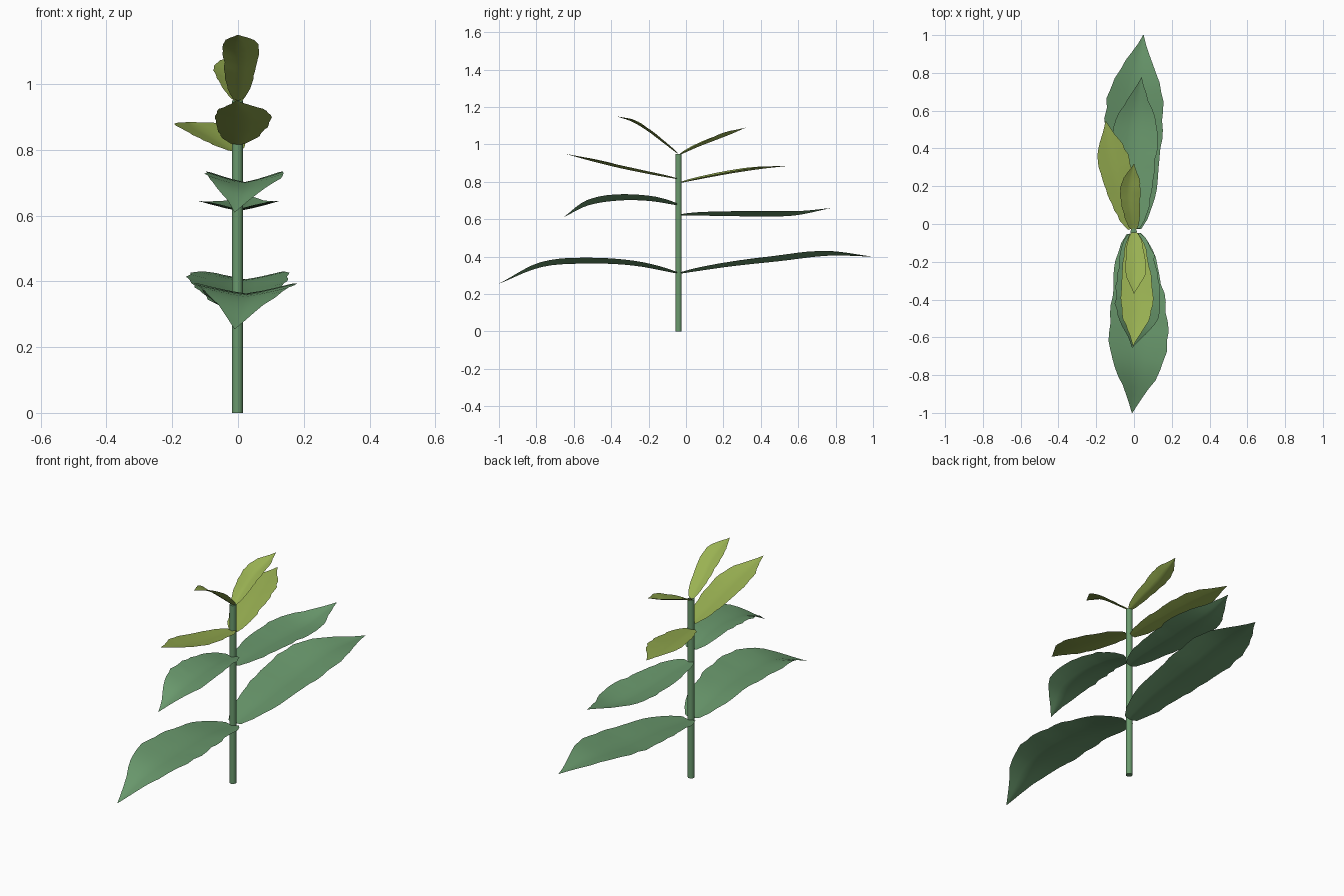
import bpy, bmesh, math, random
from mathutils import Vector

if "Cube" in bpy.data.objects:
    bpy.data.objects.remove(bpy.data.objects["Cube"])

random.seed(4)


def material(name, rgb):
    m = bpy.data.materials.new(name)
    m.diffuse_color = (*rgb, 1)
    m.use_nodes = True
    m.node_tree.nodes["Principled BSDF"].inputs["Base Color"].default_value = m.diffuse_color
    return m


GREEN = material("leaf green", (0.144, 0.319, 0.153))
LIME = material("young leaf green", (0.32, 0.44, 0.085))

# Half-width along a leaf: (position from base to tip, share of the widest part)
PROFILE = [(0, .25), (.07, .55), (.2, .75), (.35, .88), (.5, .98), (.62, 1),
           (.74, .82), (.84, .48), (.92, .22), (1, .01)]


def width_at(t):
    for (a, wa), (b, wb) in zip(PROFILE, PROFILE[1:]):
        if t <= b:
            return wa + (wb - wa) * (t - a) / (b - a)
    return 0


def spline(pts, t):
    # Catmull-Rom through evenly spaced midrib points
    p = [Vector(q) for q in pts]
    p = [2 * p[0] - p[1]] + p + [2 * p[-1] - p[-2]]
    s = t * (len(pts) - 1)
    i = min(int(s), len(pts) - 2)
    f = s - i
    a, b, c, d = p[i:i + 4]
    return 0.5 * (2 * b + (c - a) * f + (2 * a - 5 * b + 4 * c - d) * f ** 2
                  + (3 * b - a - 3 * c + d) * f ** 3)


def leaf(name, midrib, half, fold, mat):
    # Folded blade with a slightly ragged edge swept along its midrib
    bm = bmesh.new()
    rows, n = [], 20
    for i in range(n + 1):
        t = i / n
        c = spline(midrib, t)
        tan = spline(midrib, min(1, t + .02)) - spline(midrib, max(0, t - .02))
        side = Vector((tan.y, -tan.x, 0)).normalized()
        if side.x < 0:
            side = -side
        w = width_at(t)
        edge = [half * w * random.uniform(.95, 1.05) for _ in range(2)]
        row = []
        for u in (-1, -.67, -.33, 0, .33, .67, 1):
            v = c + side * u * edge[u > 0]
            v.z += fold * w * abs(u) ** 1.2
            row.append(bm.verts.new(v))
        rows.append(row)
    for r, s in zip(rows, rows[1:]):
        for j in range(6):
            bm.faces.new((r[j], r[j + 1], s[j + 1], s[j]))
    bm.normal_update()
    for f in bm.faces:
        f.smooth = True
        if f.normal.z < 0:
            f.normal_flip()
    me = bpy.data.meshes.new(name)
    bm.to_mesh(me)
    bm.free()
    me.materials.append(mat)
    bpy.context.collection.objects.link(bpy.data.objects.new(name, me))


# Stem
bpy.ops.mesh.primitive_cylinder_add(vertices=12, radius=.017, depth=.95,
                                    location=(-.002, -.04, .475))
stem = bpy.context.object
stem.name = "stem"
stem.data.materials.append(GREEN)
bpy.ops.object.shade_smooth_by_angle(angle=math.radians(40))

# Large lower leaves
leaf("bottom_front_leaf", [(0, -.05, .31), (.015, -.28, .352), (.025, -.52, .363),
                           (.02, -.77, .345), (-.01, -1, .255)], .155, .032, GREEN)
leaf("bottom_back_leaf", [(0, -.025, .31), (.005, .24, .348), (0, .5, .376),
                          (.015, .76, .405), (.05, 1, .40)], .155, .032, GREEN)
leaf("middle_front_leaf", [(0, -.05, .675), (.015, -.2, .698), (.022, -.36, .70),
                           (.015, -.52, .675), (-.01, -.655, .61)], .122, .034, GREEN)
leaf("middle_back_leaf", [(0, -.025, .62), (0, .18, .618), (0, .38, .615),
                          (.015, .58, .62), (.04, .775, .66)], .12, .03, GREEN)

# Young upper leaves
leaf("upper_front_leaf", [(0, -.05, .815), (.01, -.2, .842), (.017, -.36, .875),
                          (.01, -.51, .912), (-.005, -.645, .95)], .085, .016, LIME)
leaf("upper_back_leaf", [(-.01, -.025, .795), (-.05, .12, .823), (-.09, .26, .848),
                         (-.125, .41, .87), (-.15, .545, .885)], .085, .015, LIME)
leaf("top_front_leaf", [(0, -.045, .95), (.005, -.13, 1.015), (.01, -.21, 1.075),
                        (.005, -.29, 1.122), (0, -.37, 1.15)], .056, .016, LIME)
leaf("top_back_leaf", [(0, -.03, .945), (-.012, .06, .985), (-.02, .15, 1.02),
                       (-.012, .24, 1.055), (0, .32, 1.09)], .054, .022, LIME)
